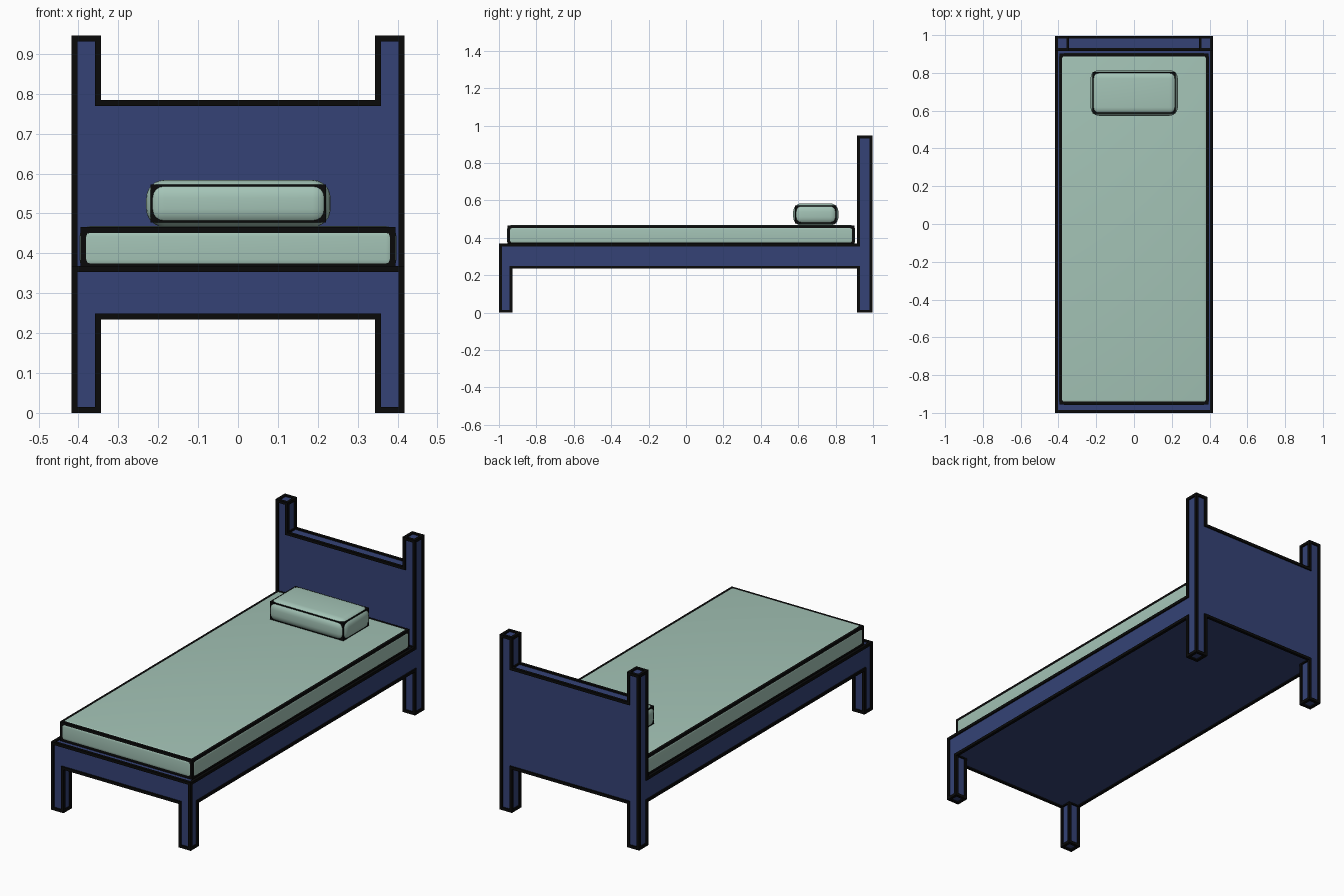
import bpy, bmesh
from mathutils import Vector, Matrix

if "Cube" in bpy.data.objects:
    bpy.data.objects.remove(bpy.data.objects["Cube"])


def material(name, color):
    m = bpy.data.materials.new(name)
    m.diffuse_color = (*color, 1)
    m.use_nodes = True
    m.node_tree.nodes["Principled BSDF"].inputs["Base Color"].default_value = m.diffuse_color
    return m


BLUE = material("blue_paint", (0.035, 0.055, 0.18))
GREEN = material("pale_green", (0.37, 0.55, 0.47))
BLACK = material("black_trim", (0.003, 0.003, 0.003))


def make_object(name, bm, mat):
    mesh = bpy.data.meshes.new(name)
    bmesh.ops.recalc_face_normals(bm, faces=bm.faces)
    bm.to_mesh(mesh)
    bm.free()
    mesh.materials.append(mat)
    ob = bpy.data.objects.new(name, mesh)
    bpy.context.collection.objects.link(ob)
    return ob


def add_box(bm, lo, hi):
    lo, hi = Vector(lo), Vector(hi)
    bmesh.ops.create_cube(bm, size=1, matrix=Matrix.Translation((lo + hi) / 2)
                          @ Matrix.Diagonal((*(hi - lo), 1)))


# Bed frame: one clean shell made from the filled cells of a coarse grid
T = 0.015
XS = (-0.41, -0.351, 0.351, 0.41)
YS = (-0.9925, -0.936, 0.923, 0.989)
ZS = (T / 2, 0.242, 0.361, 0.777, 0.939)


def filled(c):
    i, j, k = c
    if not (0 <= i < 3 and 0 <= j < 3 and 0 <= k < 4):
        return False
    if k == 0:
        return i != 1 and j != 1      # four legs
    if k == 1:
        return True                   # base slab
    if k == 2:
        return j == 2                 # headboard panel
    return j == 2 and i != 1          # headboard post tops


bm = bmesh.new()
for cell in [(i, j, k) for i in range(3) for j in range(3) for k in range(4)]:
    if not filled(cell):
        continue
    for axis in range(3):
        for side in (0, 1):
            near = list(cell)
            near[axis] += 2 * side - 1
            if filled(near):
                continue
            a, b = (axis + 1) % 3, (axis + 2) % 3
            quad = []
            for da, db in ((0, 0), (1, 0), (1, 1), (0, 1)):
                p = list(cell)
                p[axis] += side
                p[a] += da
                p[b] += db
                quad.append(bm.verts.new((XS[p[0]], YS[p[1]], ZS[p[2]])))
            bm.faces.new(quad)
bmesh.ops.remove_doubles(bm, verts=bm.verts, dist=1e-4)
bmesh.ops.recalc_face_normals(bm, faces=bm.faces)
bmesh.ops.dissolve_limit(bm, angle_limit=0.02, verts=bm.verts, edges=bm.edges)

# Black trim: a thin bar on every frame edge
trim = bmesh.new()
pad = Vector((T / 2,) * 3)
for e in bm.edges:
    p, q = e.verts[0].co, e.verts[1].co
    lo = Vector(map(min, p, q)) - pad
    hi = Vector(map(max, p, q)) + pad
    add_box(trim, lo, hi)
make_object("bed_frame", bm, BLUE)
make_object("frame_trim", trim, BLACK)


# Cushions: rounded body with a sharp dark core showing along the edges
def cushion(name, lo, hi, radius, inset):
    bm = bmesh.new()
    add_box(bm, lo, hi)
    bmesh.ops.bevel(bm, geom=bm.edges[:], offset=radius, segments=6,
                    profile=0.5, affect='EDGES')
    for f in bm.faces:
        f.smooth = True
    make_object(name, bm, GREEN)
    core = bmesh.new()
    d = Vector((inset,) * 3)
    add_box(core, Vector(lo) + d, Vector(hi) - d)
    make_object(name + "_piping", core, BLACK)


cushion("mattress", (-0.397, -0.957, 0.358), (0.397, 0.904, 0.468), 0.026, 0.002)
cushion("pillow", (-0.23, 0.573, 0.466), (0.232, 0.815, 0.584), 0.045, 0.011)
